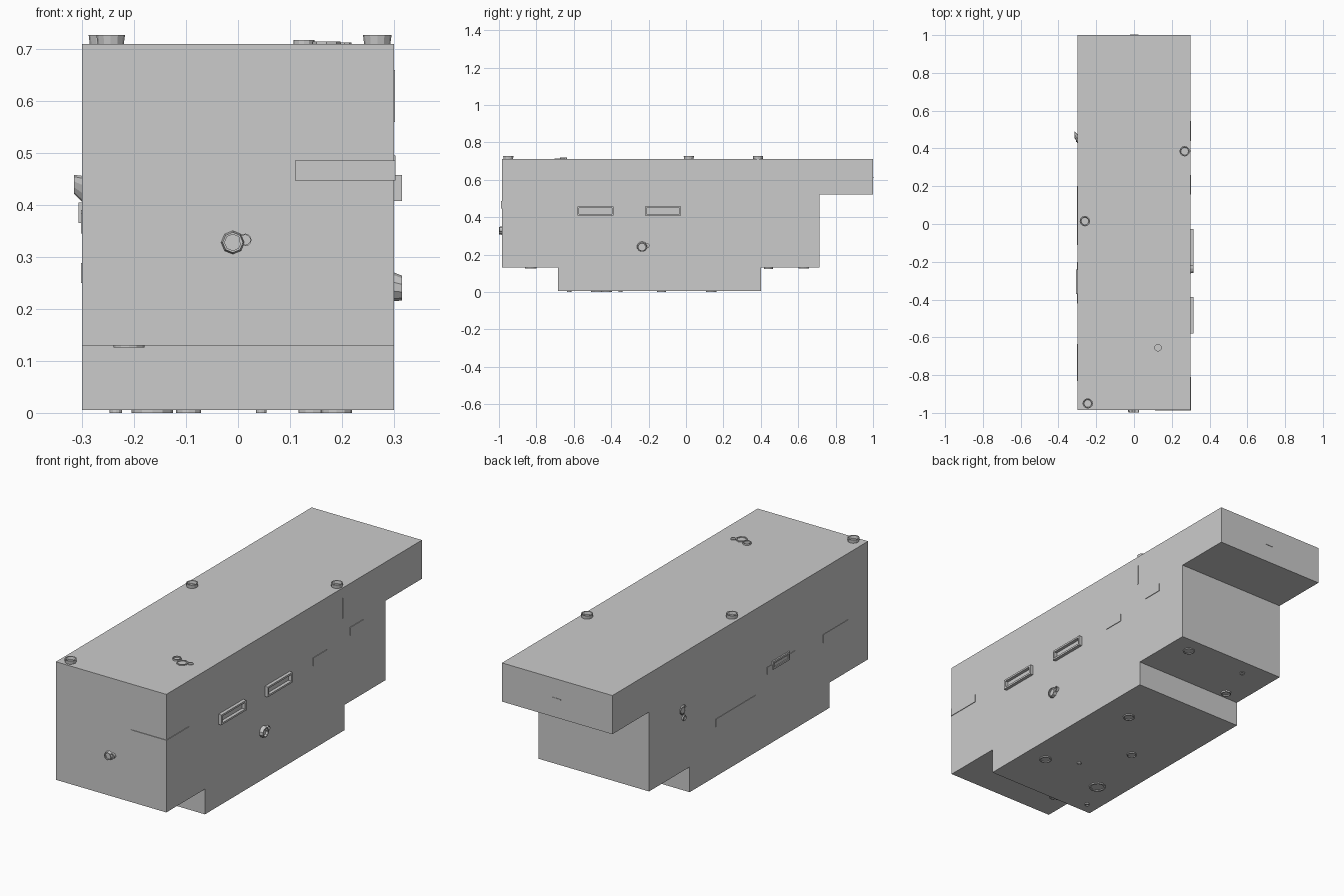
import bpy, bmesh
from mathutils import Vector

if "Cube" in bpy.data.objects:
    bpy.data.objects.remove(bpy.data.objects["Cube"])

AXES = {'+x': (1, 0, 0), '-x': (-1, 0, 0), '+y': (0, 1, 0), '-y': (0, -1, 0),
        '+z': (0, 0, 1), '-z': (0, 0, -1)}
W = 0.3
FRONT, BACK, BASE, TOP, STEP = -0.985, 1.0, 0.006, 0.71, 0.13


def finish(bm, name):
    bmesh.ops.recalc_face_normals(bm, faces=bm.faces[:])
    mesh = bpy.data.meshes.new(name)
    bm.to_mesh(mesh)
    bm.free()
    obj = bpy.data.objects.new(name, mesh)
    bpy.context.collection.objects.link(obj)
    return obj


def box(name, lo, hi):
    bm = bmesh.new()
    bmesh.ops.create_cube(bm, size=1)
    lo, hi = Vector(lo), Vector(hi)
    for v in bm.verts:
        v.co = (lo + hi) / 2 + v.co * (hi - lo)
    return finish(bm, name)


def collar(name, pos, facing, r, h, flare=1.0, sides=12, tilt=(0, 0, 0), wall=0.8):
    """Open-topped round collar with an inner floor, standing on a wall."""
    n = Vector(AXES[facing])
    rot = n.to_track_quat('Z', 'Y')
    bm = bmesh.new()
    rings = []
    for rad, z in ((r, -0.002), (r * flare, h), (r * flare * wall, h), (r * wall, h * 0.2)):
        ring = bmesh.ops.create_circle(bm, segments=sides, radius=rad)['verts']
        for v in ring:
            v.co = rot @ Vector((v.co.x, v.co.y, z)) + Vector(pos) + Vector(tilt) * max(z, 0) / h
        rings.append(ring)
    for a, b in zip(rings, rings[1:]):
        for i in range(sides):
            j = (i + 1) % sides
            bm.faces.new((a[i], a[j], b[j], b[i]))
    bm.faces.new(rings[-1])
    bm.faces.new(rings[0][::-1])
    return finish(bm, name)


def side_frame(name, y0, y1, z0, z1, h, side=1, t=0.009):
    """Rectangular raised rim on a long side wall."""
    bars = [(y0, y1, z0, z0 + t), (y0, y1, z1 - t, z1),
            (y0, y0 + t, z0 + t, z1 - t), (y1 - t, y1, z0 + t, z1 - t)]
    bm = bmesh.new()
    for a, b, c, d in bars:
        for v in bmesh.ops.create_cube(bm, size=1)['verts']:
            v.co = Vector((side * (W + (h if v.co.x > 0 else -0.002)),
                           b if v.co.y > 0 else a, d if v.co.z > 0 else c))
    return finish(bm, name)


# Stepped main body extruded across the width
profile = [(FRONT, STEP), (-0.685, STEP), (-0.685, BASE), (0.40, BASE), (0.40, STEP),
           (0.715, STEP), (0.715, 0.52), (BACK, 0.52), (BACK, TOP), (FRONT, TOP)]
bm = bmesh.new()
face = bm.faces.new([bm.verts.new((-W, y, z)) for y, z in profile])
ext = bmesh.ops.extrude_face_region(bm, geom=[face])['geom']
bmesh.ops.translate(bm, vec=(2 * W, 0, 0), verts=[v for v in ext if isinstance(v, bmesh.types.BMVert)])
finish(bm, 'stepped_body')

# Collars on the roof
for x, y in ((-0.26, 0.015), (0.268, 0.385), (-0.245, -0.95)):
    collar('roof_collar', (x, y, TOP), '+z', 0.025, 0.017, 1.1)
collar('roof_small_collar', (0.127, -0.655, TOP), '+z', 0.02, 0.008)
collar('roof_low_disc', (0.17, -0.675, TOP), '+z', 0.027, 0.005, sides=8)
collar('roof_low_disc_small', (0.205, -0.66, TOP), '+z', 0.013, 0.003, sides=8)

# Nozzle pairs on the front and sides
collar('front_nozzle', (-0.01, FRONT, 0.328), '-y', 0.023, 0.014, 0.85, 8)
collar('front_small_nozzle', (0.014, FRONT, 0.333), '-y', 0.012, 0.012)
collar('right_nozzle', (W, -0.235, 0.243), '+x', 0.028, 0.016, 0.85, 10, (0, 0, -0.003))
collar('right_small_nozzle', (W, -0.208, 0.248), '+x', 0.013, 0.012)
collar('left_nozzle', (-W, 0.45, 0.43), '-x', 0.026, 0.016, 0.7, 10, (0, 0.025, 0.01))
collar('left_small_nozzle', (-W, 0.447, 0.39), '-x', 0.013, 0.007)

# Right side windows and strips
for y in (-0.58, -0.22):
    side_frame('right_window_frame', y, y + 0.193, 0.408, 0.458, 0.016)
for y, z in ((0.155, 0.415), (0.44, 0.455)):
    box('right_panel', (W - 0.01, y, z), (W + 0.003, y + 0.105, z + 0.04))
box('right_thin_seam', (W - 0.01, 0.384, 0.56), (W + 0.002, 0.39, 0.66))

# Strip wrapping round the front right corner
box('corner_strip', (0.11, FRONT - 0.003, 0.447), (W + 0.003, -0.81, 0.486))

# Left side window and strips
side_frame('left_window_frame', -0.37, -0.24, 0.365, 0.405, 0.007, -1)
for name, y0, y1, z0, z1 in (('left_upper_strip', -0.42, -0.20, 0.355, 0.39),
                             ('left_long_strip', -0.11, 0.20, 0.25, 0.288),
                             ('left_front_panel', -0.83, -0.635, 0.345, 0.385)):
    box(name, (-W - 0.002, y0, z0), (-W + 0.01, y1, z1))

# Feet discs under the base
for x, y, r in ((0.144, 0.134, 0.028), (-0.095, -0.13, 0.024), (0.19, -0.425, 0.029),
                (0.045, -0.35, 0.01), (-0.165, -0.467, 0.04), (-0.235, -0.625, 0.012)):
    collar('base_disc', (x, y, BASE), '-z', r, BASE)

# Discs under the raised shelves
for x, y, r, h in ((0.19, 0.63, 0.028, 0.004), (-0.2, 0.44, 0.024, 0.008),
                   (-0.14, 0.63, 0.014, 0.003), (-0.21, -0.83, 0.03, 0.004)):
    collar('shelf_disc', (x, y, STEP), '-z', r, h)

# Tiny latch on the rear end
box('rear_latch', (-0.02, BACK - 0.01, 0.61), (0.025, BACK + 0.002, 0.616))
